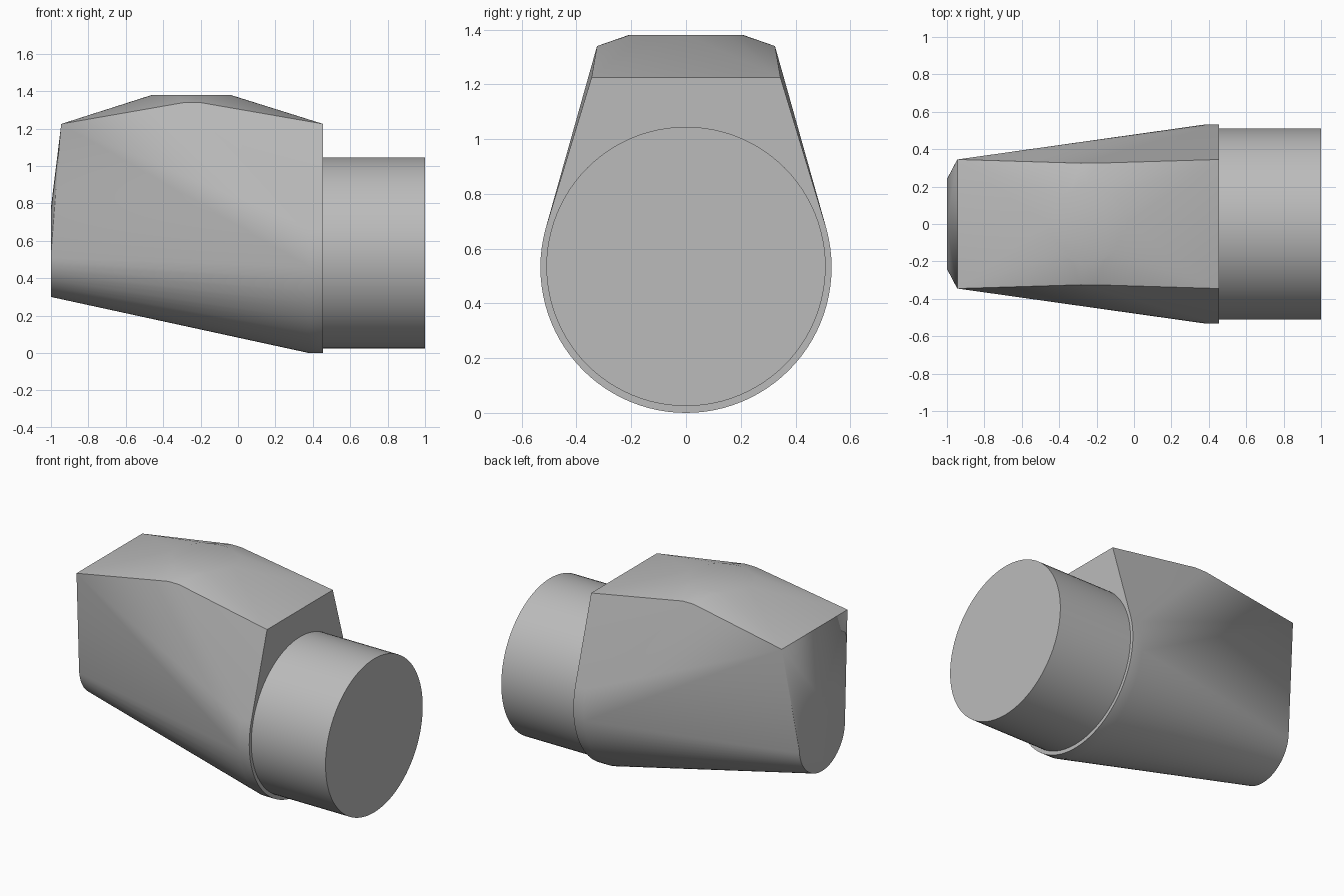
import bpy, bmesh, math
from mathutils import Vector

cube = bpy.data.objects.get("Cube")
if cube:
    bpy.data.objects.remove(cube, do_unlink=True)

grey = bpy.data.materials.new("plain grey")
grey.use_nodes = True
grey.diffuse_color = (0.5, 0.5, 0.5, 1)
grey.node_tree.nodes["Principled BSDF"].inputs["Base Color"].default_value = (0.5, 0.5, 0.5, 1)


def circle(center, radius, u, v, count=96):
    """Points of a circle spanned by the directions u and v."""
    c, u, v = Vector(center), Vector(u), Vector(v)
    angles = [2 * math.pi * i / count for i in range(count)]
    return [c + radius * (math.cos(a) * u + math.sin(a) * v) for a in angles]


def hull_object(name, points):
    """Smooth shaded convex skin around a set of points."""
    bm = bmesh.new()
    for p in points:
        bm.verts.new(p)
    result = bmesh.ops.convex_hull(bm, input=bm.verts)
    loose = {g for g in result["geom_interior"] + result["geom_unused"]
             if isinstance(g, bmesh.types.BMVert)}
    bmesh.ops.delete(bm, geom=list(loose), context='VERTS')
    bmesh.ops.dissolve_limit(bm, angle_limit=math.radians(0.2),
                             verts=bm.verts, edges=bm.edges)
    bmesh.ops.recalc_face_normals(bm, faces=bm.faces)
    mesh = bpy.data.meshes.new(name)
    bm.to_mesh(mesh)
    bm.free()
    mesh.materials.append(grey)
    obj = bpy.data.objects.new(name, mesh)
    bpy.context.collection.objects.link(obj)
    bpy.ops.object.select_all(action='DESELECT')
    obj.select_set(True)
    bpy.context.view_layer.objects.active = obj
    bpy.ops.object.shade_smooth_by_angle(angle=math.radians(25))
    return obj


X, Y, Z = (1, 0, 0), (0, 1, 0), (0, 0, 1)

# Housing: short collar, small round nose and raised round crown
body = circle((0.455, 0, 0.532), 0.532, Y, Z)
body += circle((0.38, 0, 0.532), 0.532, Y, Z)
body += circle((-1, 0, 0.54), 0.24, Y, Z)
body += circle((-0.25, 0, 1.38), 0.21, X, Y)
# Upper corners and the short shoulders beside the crown
for side in (-1, 1):
    body += [Vector((x, side * 0.345, 1.225)) for x in (-0.945, 0.455)]
    body += [Vector((x, side * 0.325, 1.34)) for x in (-0.285, -0.205)]
hull_object("housing", body)

# Round connecting pipe
pipe = circle((0.45, 0, 0.535), 0.51, Y, Z) + circle((1, 0, 0.535), 0.51, Y, Z)
hull_object("pipe", pipe)
